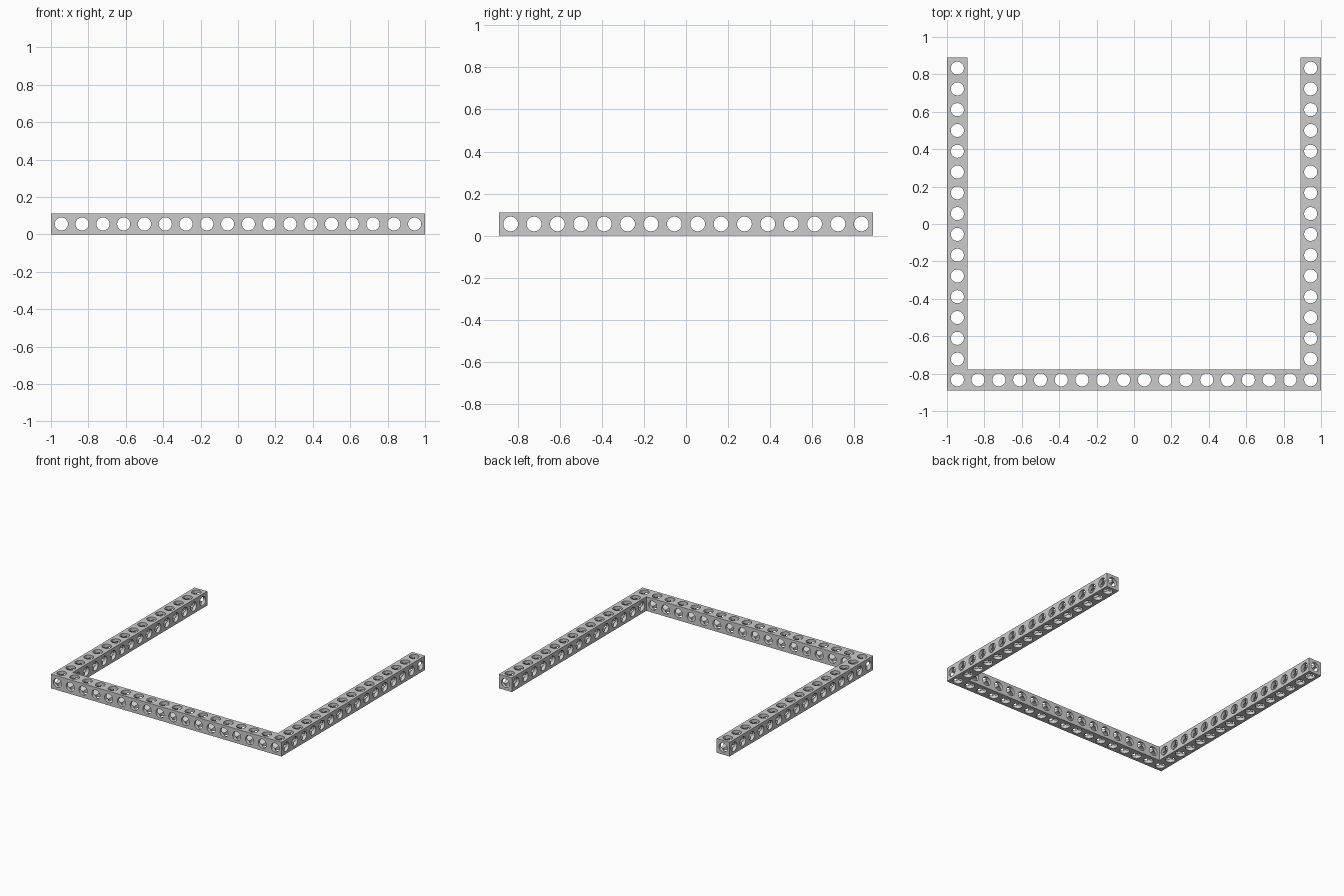
import bpy
import bmesh
import math
from mathutils import Matrix, Vector

if "Cube" in bpy.data.objects:
    bpy.data.objects.remove(bpy.data.objects["Cube"], do_unlink=True)

P = 2 / 18          # hole pitch, also the beam width
NX, NY = 18, 16     # cells across and deep
RADIUS = 0.035
X, Y = NX * P / 2, NY * P / 2

grey = bpy.data.materials.new("light grey")
grey.use_nodes = True
colour = (0.6, 0.6, 0.6, 1)
grey.diffuse_color = colour
grey.node_tree.nodes["Principled BSDF"].inputs["Base Color"].default_value = colour


def make_object(name, bm):
    bmesh.ops.recalc_face_normals(bm, faces=bm.faces)
    mesh = bpy.data.meshes.new(name)
    bm.to_mesh(mesh)
    bm.free()
    mesh.materials.append(grey)
    obj = bpy.data.objects.new(name, mesh)
    bpy.context.collection.objects.link(obj)
    return obj


def make_drills(name, axis, centres, length):
    """Parallel cylinders along one axis."""
    bm = bmesh.new()
    turn = Vector((0, 0, 1)).rotation_difference(Vector(axis)).to_matrix().to_4x4()
    for c in centres:
        bmesh.ops.create_cone(bm, cap_ends=True, segments=32, radius1=RADIUS,
                              radius2=RADIUS, depth=length,
                              matrix=Matrix.Translation(c) @ turn)
    return make_object(name, bm)


# U-shaped frame: a front beam with an arm running back at each end
bm = bmesh.new()
half = [(X, -Y), (X, Y), (X - P, Y), (X - P, P - Y)]
outline = half + [(-x, y) for x, y in reversed(half)]
base = bm.faces.new([bm.verts.new((x, y, 0)) for x, y in outline])
top = bmesh.ops.extrude_face_region(bm, geom=[base])
bmesh.ops.translate(bm, vec=(0, 0, P),
                    verts=[v for v in top["geom"] if isinstance(v, bmesh.types.BMVert)])
frame = make_object("perforated_frame", bm)

# Through holes along all three axes
xs = [(i + 0.5) * P - X for i in range(NX)]
ys = [(j + 0.5) * P - Y for j in range(NY)]
cells = [(x, y, P / 2) for x in xs for y in ys
         if y == ys[0] or x in (xs[0], xs[-1])]
drills = [
    make_drills("vertical_drills", (0, 0, 1), cells, P * 2),
    make_drills("depth_drills", (0, 1, 0), [(x, 0, P / 2) for x in xs], Y * 2.2),
    make_drills("cross_drills", (1, 0, 0), [(0, y, P / 2) for y in ys], X * 2.2),
]

bpy.ops.object.select_all(action='DESELECT')
frame.select_set(True)
bpy.context.view_layer.objects.active = frame
for drill in drills:
    drill.hide_render = True
    mod = frame.modifiers.new(drill.name, 'BOOLEAN')
    mod.operation = 'DIFFERENCE'
    mod.solver = 'MANIFOLD'
    mod.object = drill
    bpy.ops.object.modifier_apply(modifier=mod.name)
    bpy.data.objects.remove(drill, do_unlink=True)

bpy.ops.object.shade_smooth_by_angle(angle=math.radians(30))
